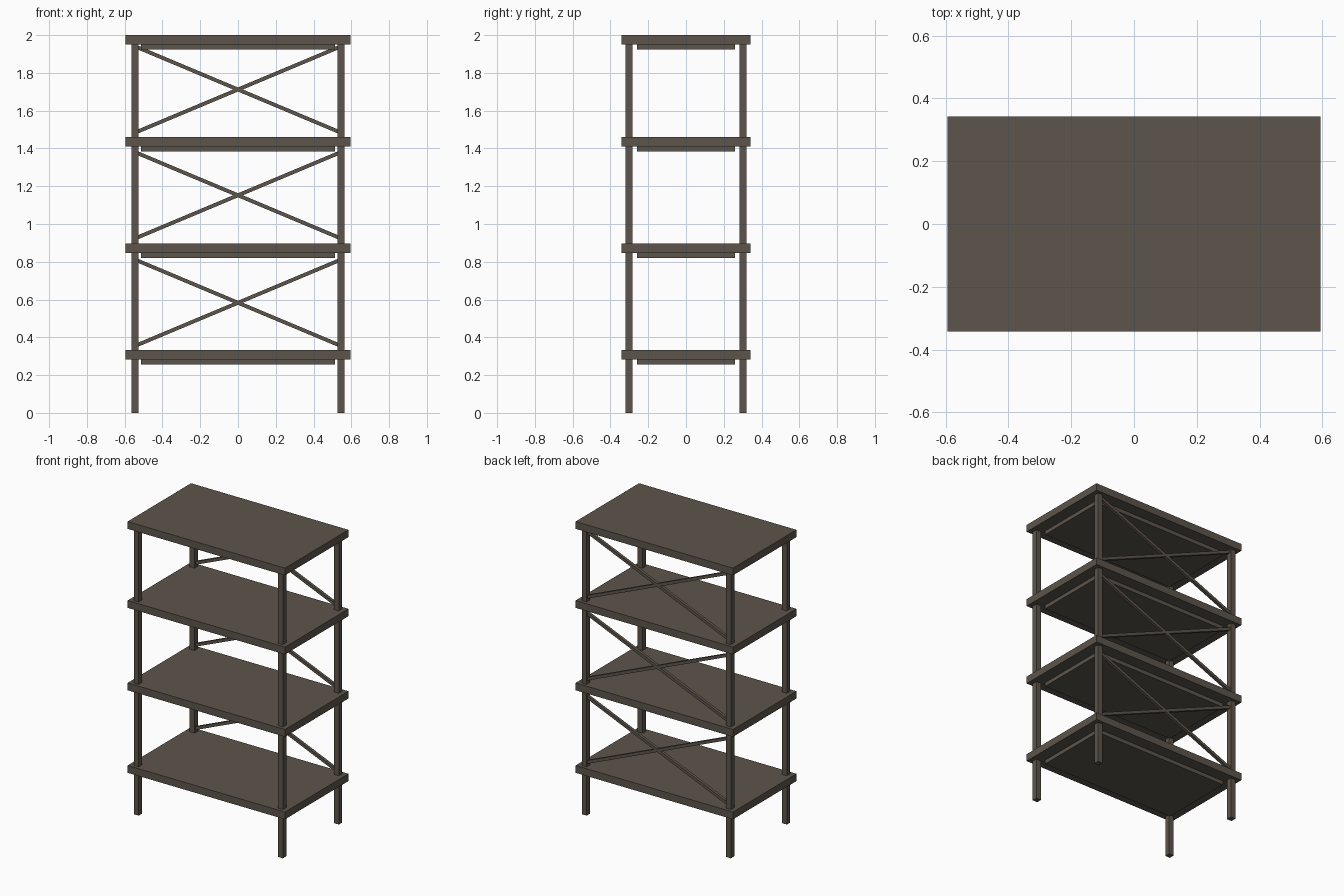
import bpy
import math

if "Cube" in bpy.data.objects:
    bpy.data.objects.remove(bpy.data.objects["Cube"])

mat = bpy.data.materials.new("dark grey brown")
mat.diffuse_color = (0.107, 0.089, 0.071, 1)
mat.use_nodes = True
mat.node_tree.nodes["Principled BSDF"].inputs["Base Color"].default_value = mat.diffuse_color


def box(name, centre, size, tilt=0.0):
    bpy.ops.mesh.primitive_cube_add(size=1, location=centre, rotation=(0, tilt, 0))
    o = bpy.context.object
    o.name = name
    o.scale = size
    bpy.ops.object.transform_apply(location=False, rotation=True, scale=True)
    o.data.materials.append(mat)
    return o


# shelves, each with a thin inset stiffening panel underneath
for top in (0.333, 0.897, 1.46, 2.0):
    box("shelf", (0, 0, top - 0.025), (1.19, 0.685, 0.05))
    box("shelf_underside", (0, 0, top - 0.062), (1.026, 0.52, 0.03))

# four square legs
for sx in (-1, 1):
    for sy in (-1, 1):
        box("leg", (sx * 0.545, sy * 0.302, 0.98), (0.037, 0.037, 1.96))

# crossed braces across the back of each bay
run = 1.08
for mid in (0.583, 1.152, 1.712):
    rise = 0.453
    for s in (-1, 1):
        box("back_brace", (0, 0.302, mid), (math.hypot(run, rise), 0.02, 0.02),
            s * math.atan2(rise, run))
